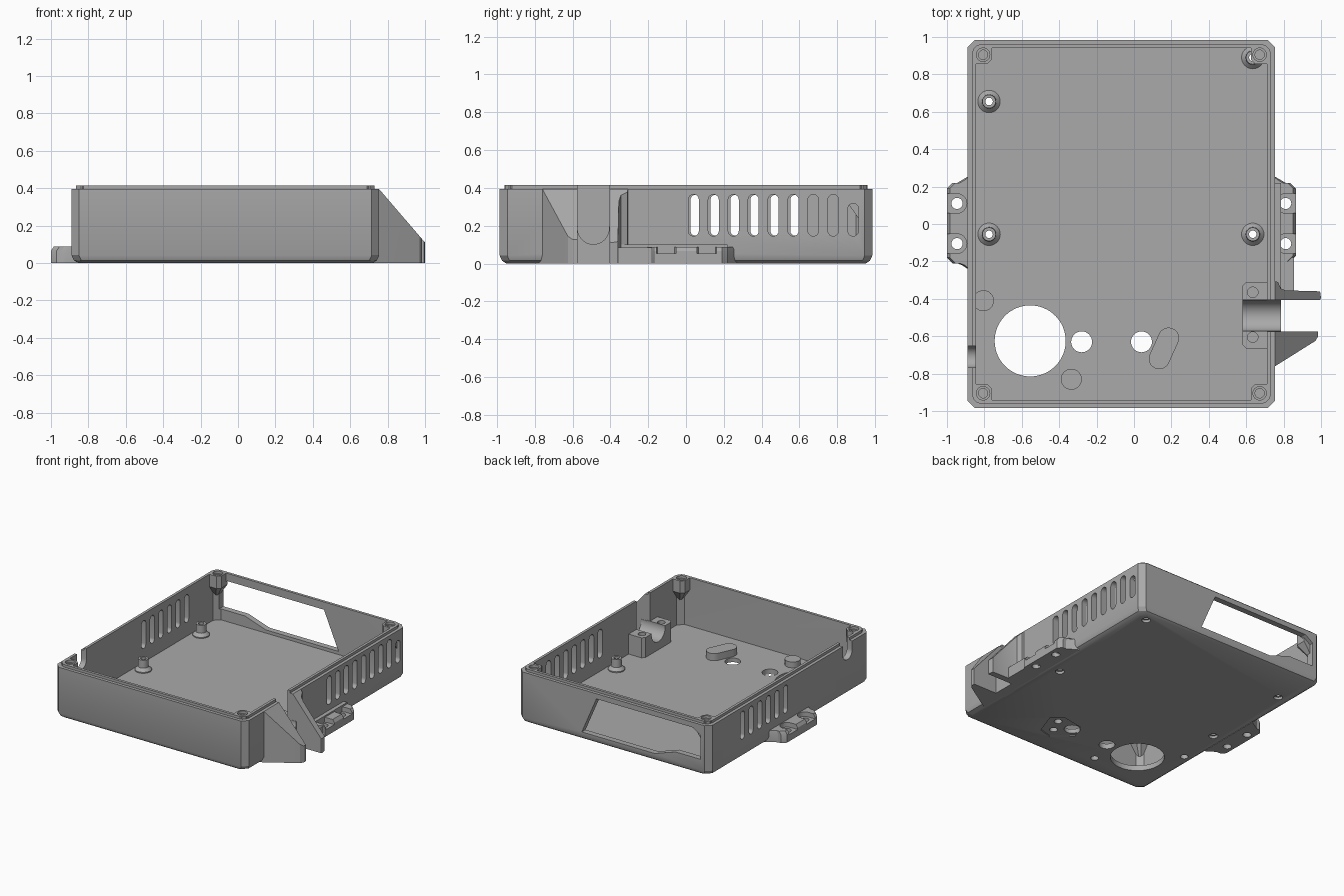
import bpy, bmesh, math
from mathutils import Vector

if "Cube" in bpy.data.objects:
    bpy.data.objects.remove(bpy.data.objects["Cube"])

grey = bpy.data.materials.new("plain grey")
grey.use_nodes = True
grey.diffuse_color = (0.4, 0.4, 0.4, 1)
grey.node_tree.nodes["Principled BSDF"].inputs["Base Color"].default_value = (0.4, 0.4, 0.4, 1)

X0, X1, Y = -0.89, 0.755, 0.985      # outer walls
WALL, FLOOR, RIM, TOP = 0.045, 0.04, 0.395, 0.415
parts = []


# Solid through a stack of matching outlines, each given as (points, height)
def loft(name, rings, axis="z"):
    place = {"z": lambda a, b, h: (a, b, h), "x": lambda a, b, h: (h, a, b),
             "y": lambda a, b, h: (a, h, b)}[axis]
    bm = bmesh.new()
    loops = [[bm.verts.new(place(a, b, h)) for a, b in pts] for pts, h in rings]
    n = len(loops[0])
    for low, high in zip(loops, loops[1:]):
        for i in range(n):
            j = (i + 1) % n
            bm.faces.new((low[i], low[j], high[j], high[i]))
    bm.faces.new(loops[0][::-1])
    bm.faces.new(loops[-1])
    bmesh.ops.recalc_face_normals(bm, faces=bm.faces)
    mesh = bpy.data.meshes.new(name)
    bm.to_mesh(mesh)
    bm.free()
    mesh.materials.append(grey)
    obj = bpy.data.objects.new(name, mesh)
    bpy.context.collection.objects.link(obj)
    return obj


def prism(name, pts, lo, hi, axis="z"):
    return loft(name, [(pts, lo), (pts, hi)], axis)


def part(obj):
    parts.append(obj)
    return obj


def cut(target, cutter, mode="DIFFERENCE"):
    mod = target.modifiers.new("cut", "BOOLEAN")
    mod.operation, mod.object, mod.solver = mode, cutter, "EXACT"
    bpy.context.view_layer.objects.active = target
    bpy.ops.object.modifier_apply(modifier=mod.name)
    bpy.data.objects.remove(cutter)


def circle(x, y, r, n=32):
    return [(x + r * math.cos(2 * math.pi * i / n), y + r * math.sin(2 * math.pi * i / n))
            for i in range(n)]


def rect(a0, a1, b0, b1, c=0.0):
    if not c:
        return [(a0, b0), (a1, b0), (a1, b1), (a0, b1)]
    return [(a0 + c, b0), (a1 - c, b0), (a1, b0 + c), (a1, b1 - c),
            (a1 - c, b1), (a0 + c, b1), (a0, b1 - c), (a0, b0 + c)]


def capsule(p, q, r, n=12):
    p, q = Vector(p), Vector(q)
    d = q - p
    start = math.atan2(d.y, d.x) - math.pi / 2
    pts = []
    for centre, turn in ((q, 0), (p, math.pi)):
        for i in range(n + 1):
            t = start + turn + math.pi * i / n
            pts.append((centre.x + r * math.cos(t), centre.y + r * math.sin(t)))
    return pts


def outline(inset, c=0.04):
    return rect(X0 + inset, X1 - inset, -Y + inset, Y - inset, c)


# Tray with a chamfered foot and a raised inner lip
tray = part(loft("tray", [(outline(0.035), 0), (outline(0.012), 0.015), (outline(0), 0.042),
                          (outline(0), RIM), (outline(0.024), RIM), (outline(0.024), TOP)]))
cut(tray, prism("cavity", outline(WALL), FLOOR, 0.6))

# Vent slots in both side walls
for i in range(9):
    y = 0.04 + 0.1055 * i
    high = 0.29 if i == 8 else 0.337
    cut(tray, prism("slot", capsule((y, 0.173), (y, high), 0.028), 0.65, 0.8, "x"))
    if i < 6:
        cut(tray, prism("slot", capsule((y + 0.01, 0.173), (y + 0.01, 0.337), 0.026), -0.95, -0.8, "x"))

# Rear window, cable notch and cable gate
window = [(0.08, 0.355), (-0.75, 0.355), (-0.815, 0.31), (-0.815, 0.125),
          (-0.6, 0.125), (-0.42, 0.065), (0.205, 0.065)]
cut(tray, prism("window", window, 0.9, 1.1, "y"))
cut(tray, prism("notch", capsule((-0.71, 0.33), (-0.71, 0.6), 0.058), -0.95, -0.8, "x"))
cut(tray, prism("gate", rect(-0.575, -0.405, 0.06, 0.6), 0.69, 0.85, "x"))

# Floor openings
for x, y, r in ((-0.555, -0.625, 0.19), (-0.28, -0.63, 0.056), (0.04, -0.63, 0.056)):
    cut(tray, prism("opening", circle(x, y, r, 64 if r > 0.1 else 32), -0.1, 0.1))

# Shallow pocket under the floor around the long boss
pocket = [(-0.03, -0.68), (0.02, -0.56), (0.19, -0.53), (0.27, -0.6), (0.21, -0.77), (0.1, -0.8)]
cut(tray, prism("pocket", pocket, -0.1, 0.008))

# Floor bosses with blind holes below
p, q = (0.135, -0.72), (0.185, -0.61)
for name, pts, high, holes in (
        ("round_boss", circle(-0.335, -0.83, 0.056), 0.085, [(-0.335, -0.83)]),
        ("side_boss", circle(-0.805, -0.41, 0.056), 0.085, [(-0.805, -0.41)]),
        ("long_boss", capsule(p, q, 0.056), 0.095, [p, q])):
    boss = part(prism(name, pts, FLOOR - 0.01, high))
    for x, y in holes:
        for target in (tray, boss):
            cut(target, prism("blind_hole", circle(x, y, 0.028, 24), -0.1, 0.065))

# Circuit board standoffs
for x, y in ((-0.775, 0.655), (-0.775, -0.055), (0.635, -0.055), (0.635, 0.89)):
    post = part(loft("standoff", [(circle(x, y, r), z) for r, z in
                                  ((0.06, 0.03), (0.06, 0.048), (0.038, 0.07), (0.036, 0.13))]))
    for target in (post, tray):
        cut(target, prism("bore", circle(x, y, 0.02, 24), -0.1, 0.3))
    cut(tray, prism("counterbore", circle(x, y, 0.032, 24), -0.1, 0.02))

# Corner screw posts, tapering into the wall corners
for sx in (-1, 1):
    for sy in (-1, 1):
        ex, ey = (X0 if sx < 0 else X1) - sx * 0.03, sy * (Y - 0.03)

        def corner(size):
            c = min(0.03, size / 4)
            pts = [(0.02, 0), (size, 0), (size, size - c), (size - c, size), (0, size), (0, 0.02)]
            return [(ex - sx * a, ey - sy * b) for a, b in pts]
        post = part(loft("corner_post", [(corner(0.03), 0.22), (corner(0.1), 0.32), (corner(0.1), TOP)]))
        x, y = ex - sx * 0.053, ey - sy * 0.05
        for r, z in ((0.025, 0.3), (0.036, 0.395)):
            cut(post, prism("screw_hole", circle(x, y, r, 24), z, 0.6))
        cut(tray, prism("screw_hole", circle(x, y, 0.036, 24), 0.395, 0.6))

# Cable clamp saddle inside the gate
saddle = part(prism("cable_saddle", rect(0.58, 0.735, -0.665, -0.31, 0.02), 0.03, 0.195))
sill = prism("sill", rect(0.7, 0.785, -0.576, -0.404), 0.0, 0.19)
cut(saddle, sill, "UNION")
cut(saddle, prism("groove", circle(-0.49, 0.185, 0.083, 48), 0.5, 0.9, "x"))
for y in (-0.365, -0.605):
    cut(saddle, prism("clamp_hole", circle(0.635, y, 0.028, 24), 0.07, 0.3))

# Outer guide fins beside the gate
slope = [(0.72, -0.1), (1.0, -0.1), (1.0, 0.11), (0.755, RIM), (0.72, RIM)]


def fin(name, pts):
    wing = part(prism(name, pts, 0, RIM))
    cut(wing, prism("slope", slope, -1.2, 0.3, "y"), "INTERSECT")
    return wing


fin("front_guide_fin", [(0.72, -0.575), (0.72, -0.78), (0.755, -0.76), (0.97, -0.625), (0.985, -0.6), (0.985, -0.575)])
fin("rear_guide_fin", [(0.72, -0.405), (0.995, -0.405), (1.0, -0.395), (0.995, -0.36), (0.81, -0.355),
                       (0.785, -0.345), (0.77, -0.31), (0.72, -0.3)])


# Screw tabs on both sides, with open counterbores
def tab(name, edge, reach, s, front):
    def ring(inset, e):
        pts = [(0, front - 0.05), (0.03, front - 0.01), (0.055, front),
               (e - 0.03, front), (e, front + 0.03), (e, 0.19), (e - 0.03, 0.22),
               (0.055, 0.22), (0.03, 0.235), (0, 0.27)]
        return [(edge + s * (a - 0.03 if a == 0 else a - inset), b) for a, b in pts]
    flange = part(loft(name, [(ring(0, reach), 0), (ring(0, reach), 0.065), (ring(0.015, reach), 0.088)]))
    for y in (-0.105, 0.11):
        x = edge + s * 0.056
        cut(flange, prism("tab_hole", circle(x, y, 0.03, 24), -0.1, 0.2))
        cut(flange, prism("tab_seat", capsule((x, y), (x + s * 0.2, y), 0.052), 0.052, 0.2))


tab("left_hand_tab", X0, 0.11, -1, -0.21)
tab("right_hand_tab", X1, 0.11, 1, -0.2)
part(prism("tab_web", rect(0.72, 0.855, -0.38, -0.18), 0, 0.085))
part(prism("tab_rib", rect(0.72, 0.785, -0.36, 0.22), 0.02, 0.1))

bpy.ops.object.select_all(action="DESELECT")
for obj in parts:
    obj.select_set(True)
bpy.context.view_layer.objects.active = tray
bpy.ops.object.shade_smooth_by_angle(angle=math.radians(25))
